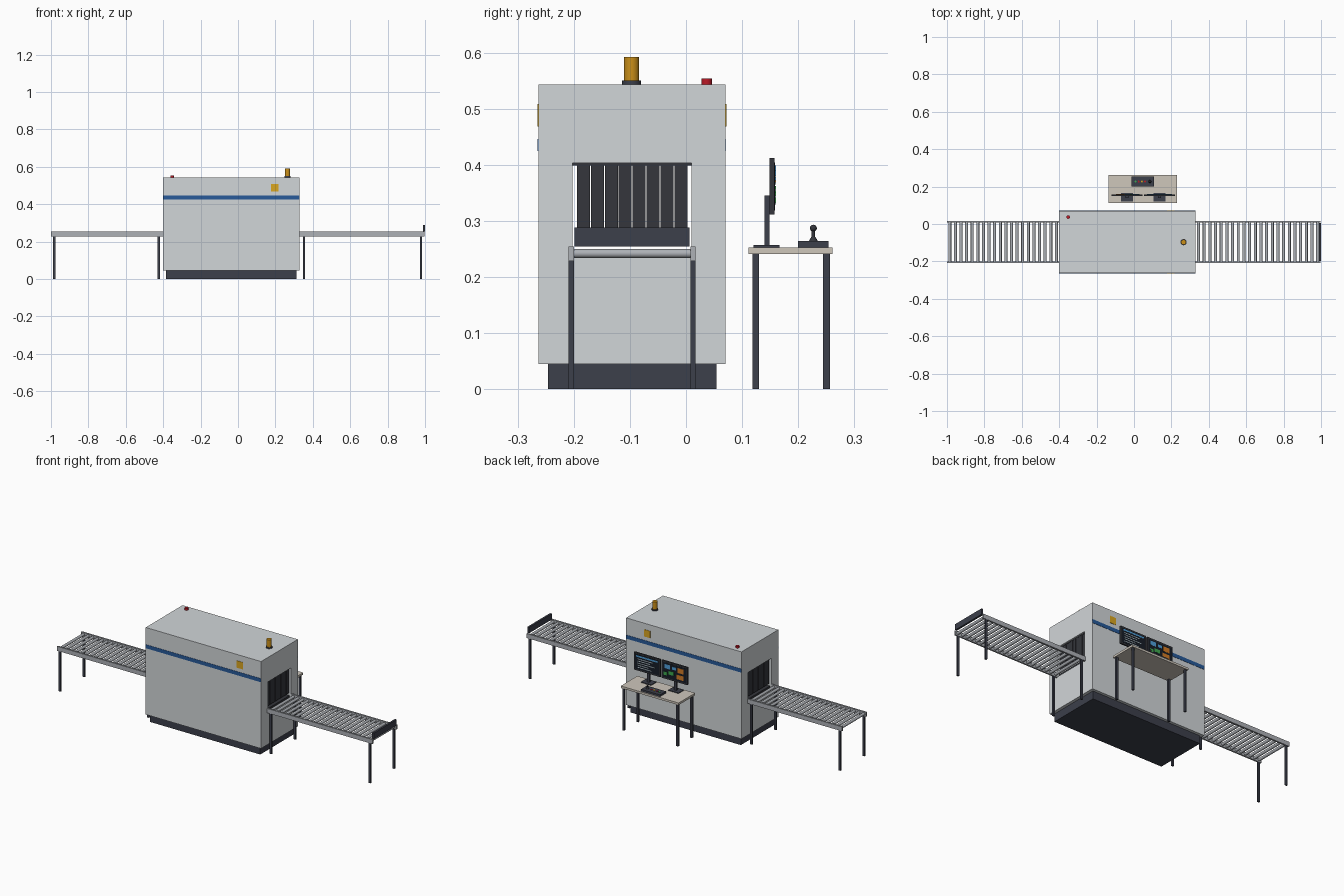
import bpy, bmesh, math
from mathutils import Matrix, Vector

cube = bpy.data.objects.get("Cube")
if cube:
    bpy.data.objects.remove(cube, do_unlink=True)


def material(name, color, metallic=0.0):
    m = bpy.data.materials.new(name)
    m.use_nodes = True
    m.diffuse_color = (*color, 1)
    shader = m.node_tree.nodes["Principled BSDF"]
    shader.inputs["Base Color"].default_value = (*color, 1)
    shader.inputs["Metallic"].default_value = metallic
    return m


PAINT = material("light grey paint", (.64, .67, .69))
DARK = material("dark steel", (.045, .05, .07))
RUBBER = material("black rubber", (.035, .037, .045))
STEEL = material("brushed steel", (.42, .44, .47), .3)
BLUE = material("blue", (.02, .1, .32))
YELLOW = material("yellow", (.7, .38, .015))
AMBER = material("amber", (.6, .28, .01))
RED = material("red", (.5, .01, .02))
GREEN = material("green", (.05, .4, .08))
ORANGE = material("orange", (.65, .2, .02))
SKY = material("sky blue", (.08, .35, .7))
PALE = material("pale text", (.5, .6, .65))
BEIGE = material("beige laminate", (.62, .57, .5))
GLASS = material("screen glass", (.008, .012, .02))


def finish(name, bm, mat, smooth=False):
    mesh = bpy.data.meshes.new(name)
    bmesh.ops.recalc_face_normals(bm, faces=bm.faces)
    bm.to_mesh(mesh)
    bm.free()
    mesh.materials.append(mat)
    ob = bpy.data.objects.new(name, mesh)
    bpy.context.collection.objects.link(ob)
    if smooth:
        bpy.ops.object.select_all(action="DESELECT")
        ob.select_set(True)
        bpy.context.view_layer.objects.active = ob
        bpy.ops.object.shade_smooth_by_angle(angle=math.radians(35))
    return ob


def add_box(bm, xs, ys, zs):
    spans = (xs, ys, zs)
    center = Vector([(a + b) / 2 for a, b in spans])
    size = Matrix.Diagonal([b - a for a, b in spans] + [1])
    bmesh.ops.create_cube(bm, size=1, matrix=Matrix.Translation(center) @ size)


def box(name, xs, ys, zs, mat):
    bm = bmesh.new()
    add_box(bm, xs, ys, zs)
    return finish(name, bm, mat)


def around(c, width):
    return (c - width / 2, c + width / 2)


def post(name, x, y, zs, radius, mat, top=None):
    bm = bmesh.new()
    bmesh.ops.create_cone(bm, cap_ends=True, segments=24, radius1=radius,
                          radius2=radius if top is None else top, depth=zs[1] - zs[0],
                          matrix=Matrix.Translation((x, y, sum(zs) / 2)))
    return finish(name, bm, mat, True)


# Scanner cabinet: rectangular ring profile swept along the tunnel
X0, X1, Y0, Y1 = -.40, .33, -.263, .07
TY, TZ = (-.202, .01), (.234, .403)


def ring(bm, x, ys, zs):
    corners = [(0, 0), (1, 0), (1, 1), (0, 1)]
    return [bm.verts.new((x, ys[i], zs[j])) for i, j in corners]


bm = bmesh.new()
loops = [ring(bm, X0, (Y0, Y1), (.045, .543)), ring(bm, X1, (Y0, Y1), (.045, .543)),
         ring(bm, X1, TY, TZ), ring(bm, X0, TY, TZ)]
for a, b in zip(loops, loops[1:] + loops[:1]):
    for i in range(4):
        j = (i + 1) % 4
        bm.faces.new((a[i], a[j], b[j], b[i]))
finish("scanner_cabinet", bm, PAINT)
box("plinth", (-.385, .313), (-.246, .054), (0, .045), DARK)
box("tunnel_belt", (X0 + .005, X1 - .005), (-.195, .003), (.234, .246), RUBBER)

# Stripe and warning label on both long sides
for side, y in (("front", Y0), ("back", Y1)):
    box(side + "_stripe", (X0, X1), around(y, .003), (.425, .446), BLUE)
    box(side + "_warning_label", (.177, .217), around(y, .004), (.468, .508), YELLOW)

# Hanging curtain strips at both tunnel mouths
for side, x in (("left", X1 - .012), ("right", X0 + .012)):
    bm = bmesh.new()
    for i in range(8):
        add_box(bm, around(x, .004), around(-.183 + i * .0249, .0232), (.258, .4))
    add_box(bm, around(x, .006), TY, (.399, .403))
    finish(side + "_curtain", bm, RUBBER)

# Beacon and emergency button on the roof
post("beacon_base", .265, -.097, (.543, .55), .017, DARK)
post("beacon_lamp", .265, -.097, (.55, .592), .0135, AMBER)
post("emergency_button", -.352, .037, (.543, .554), .0095, RED)


# Roller conveyors
def conveyor(side, x0, x1, leg_xs, count):
    for edge, y in (("front", -.2045), ("back", .0125)):
        box(f"{side}_{edge}_rail", (x0, x1), around(y, .009), (.229, .254), STEEL)
        for i, x in enumerate(leg_xs):
            box(f"{side}_{edge}_leg_{i + 1}", around(x, .012), around(y, .009), (0, .229), DARK)
    bm = bmesh.new()
    pitch = (x1 - x0) / count
    for i in range(count):
        place = Matrix.Translation((x0 + (i + .5) * pitch, -.096, .242))
        bmesh.ops.create_cone(bm, cap_ends=True, segments=16, radius1=.008, radius2=.008,
                              depth=.21, matrix=place @ Matrix.Rotation(math.pi / 2, 4, "X"))
    finish(side + "_rollers", bm, STEEL, True)


conveyor("right", -1, X0, (-.983, -.424), 20)
conveyor("left", X1, .997, (.353, .978), 22)
box("end_stop", (.989, 1), (-.199, .006), (.254, .288), DARK)

# Operator desk
box("desk_top", (-.136, .23), (.111, .261), (.241, .253), BEIGE)
for i, x in enumerate((-.123, .217)):
    for j, y in enumerate((.1245, .2505)):
        box(f"desk_leg_{i}_{j}", around(x, .012), around(y, .012), (0, .241), DARK)

# Two monitors facing the operator
MONITORS = {"left": .136, "right": -.037}
for side, x in MONITORS.items():
    box(side + "_monitor_foot", around(x, .065), (.12, .167), (.253, .257), DARK)
    box(side + "_monitor_neck", around(x, .016), (.14, .149), (.257, .345), DARK)
    box(side + "_monitor_case", around(x, .165), (.149, .158), (.311, .412), RUBBER)
    box(side + "_monitor_screen", around(x, .152), (.157, .159), (.319, .404), GLASS)


def screen_mark(name, side, u, z, w, h, mat):
    box(name, around(MONITORS[side] + u, w), (.1585, .16), around(z, h), mat)


# Text list on one screen, scanned shapes on the other
screen_mark("screen_header", "left", 0, .394, .135, .009, SKY)
for i, w in enumerate((.1, .08, .11, .07, .09)):
    screen_mark(f"screen_line_{i + 1}", "left", .06 - w / 2, .379 - i * .012, w, .004, PALE)
for i, (u, z, w, h, mat) in enumerate([
        (.045, .384, .035, .024, SKY), (.02, .352, .034, .02, GREEN),
        (-.04, .38, .04, .028, ORANGE), (-.037, .342, .045, .026, ORANGE),
        (.055, .342, .022, .018, GREEN), (.002, .384, .025, .016, SKY)]):
    screen_mark(f"scan_shape_{i + 1}", "right", u, z, w, h, mat)

# Control panel with joystick and buttons
box("control_panel", (-.013, .107), (.2, .254), (.253, .264), DARK)
for i, mat in enumerate((GREEN, RED, YELLOW, RED)):
    post(f"panel_button_{i + 1}", .008 + i * .017, .227, (.264, .267), .005, mat)
post("joystick_boot", .085, .227, (.264, .271), .008, RUBBER, .004)
post("joystick_stem", .085, .227, (.269, .286), .003, RUBBER)
bm = bmesh.new()
bmesh.ops.create_uvsphere(bm, u_segments=20, v_segments=12, radius=.0062,
                          matrix=Matrix.Translation((.085, .227, .287)))
finish("joystick_knob", bm, RUBBER, True)
